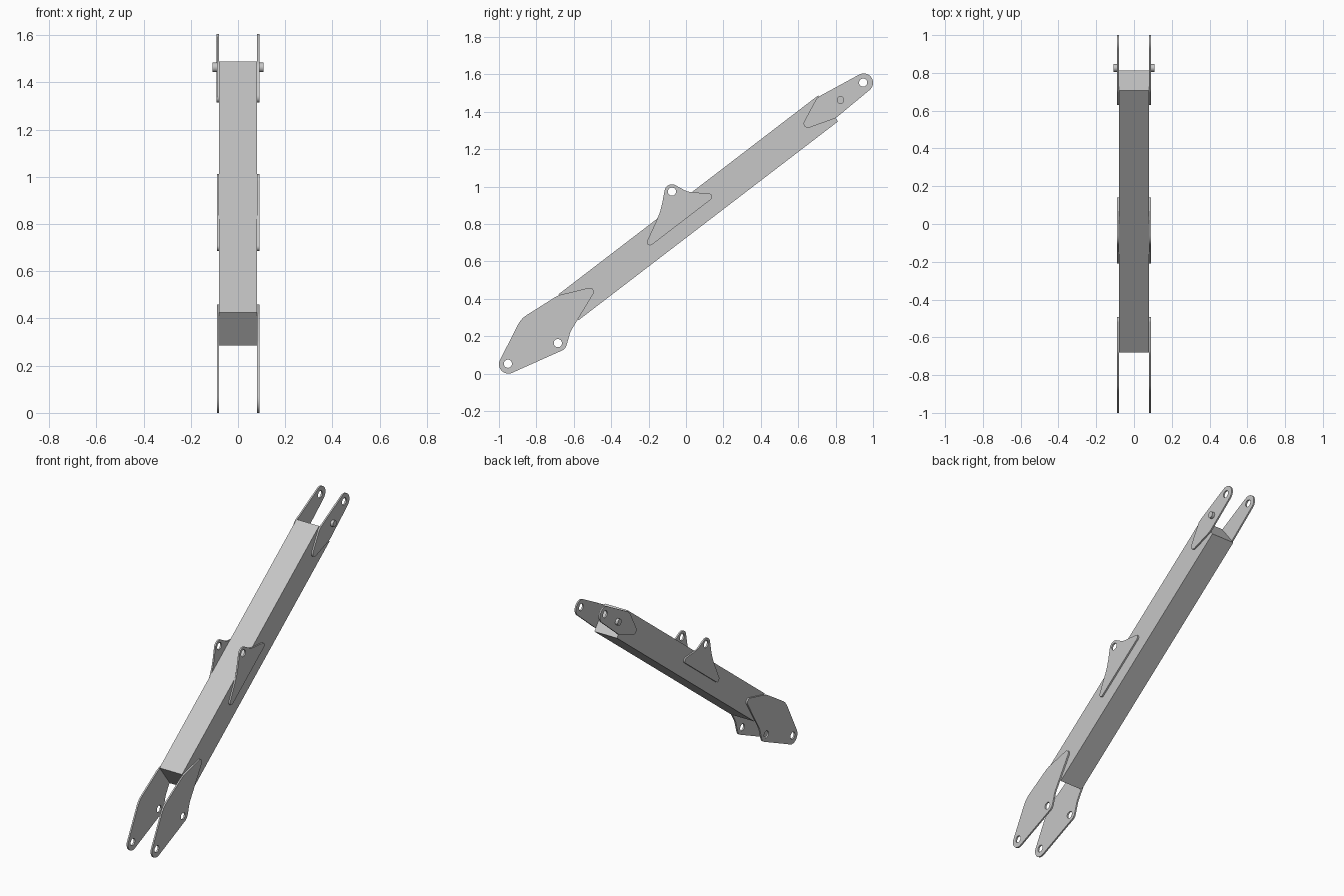
import bpy, math
from mathutils import Vector, Matrix

cube = bpy.data.objects.get("Cube")
if cube:
    bpy.data.objects.remove(cube, do_unlink=True)

steel = bpy.data.materials.new("grey_steel")
steel.use_nodes = True
GREY = (0.57, 0.57, 0.57, 1)
steel.diffuse_color = GREY
steel.node_tree.nodes["Principled BSDF"].inputs["Base Color"].default_value = GREY

HALF_WIDTH = 0.08    # half the beam width, where the plates sit
PLATE = 0.01         # plate thickness
HOLE = 0.022         # bolt hole radius


def outline(arcs):
    """Join circles (y, z, radius) by tangents; a negative radius is concave."""
    count = len(arcs)
    normals = []
    for i, (y, z, r) in enumerate(arcs):
        y2, z2, r2 = arcs[(i + 1) % count]
        d = Vector((y2 - y, z2 - z))
        a = (r - r2) / d.length
        d.normalize()
        normals.append(a * d + math.sqrt(1 - a * a) * Vector((d.y, -d.x)))
    points = []
    for i, (y, z, r) in enumerate(arcs):
        n_in, n_out = normals[i - 1], normals[i]
        start = math.atan2(n_in.y, n_in.x)
        turn = math.atan2(n_in.x * n_out.y - n_in.y * n_out.x, n_in.dot(n_out))
        steps = max(2, math.ceil(abs(turn) / 0.2))
        for k in range(steps + 1):
            t = start + turn * k / steps
            points.append((y + r * math.cos(t), z + r * math.sin(t)))
    return points


def circle(y, z, r, n=24):
    return [(y + r * math.cos(math.tau * k / n), z + r * math.sin(math.tau * k / n))
            for k in range(n)]


def finish(obj):
    obj.data.materials.clear()
    obj.data.materials.append(steel)
    bpy.ops.object.select_all(action='DESELECT')
    obj.select_set(True)
    bpy.context.view_layer.objects.active = obj
    bpy.ops.object.shade_smooth_by_angle(angle=math.radians(30))


def plate(name, arcs, holes):
    """A flat drilled plate on each side of the beam."""
    for side, sign in (("left", 1), ("right", -1)):
        curve = bpy.data.curves.new(name, 'CURVE')
        curve.dimensions = '2D'
        curve.fill_mode = 'BOTH'
        curve.extrude = PLATE / 2
        for loop in [outline(arcs)] + [circle(y, z, HOLE) for y, z in holes]:
            spline = curve.splines.new('POLY')
            spline.points.add(len(loop) - 1)
            for p, (u, v) in zip(spline.points, loop):
                p.co = (u, v, 0, 1)
            spline.use_cyclic_u = True
        obj = bpy.data.objects.new(f"{side}_{name}", curve)
        bpy.context.collection.objects.link(obj)
        # profile plane becomes the y-z plane
        obj.rotation_euler = (math.pi / 2, 0, math.pi / 2)
        obj.location.x = sign * (HALF_WIDTH + PLATE / 2)
        bpy.ops.object.select_all(action='DESELECT')
        obj.select_set(True)
        bpy.context.view_layer.objects.active = obj
        bpy.ops.object.convert(target='MESH')
        finish(bpy.context.object)


# Sloping box beam
low, high = Vector((0, -0.628, 0.355)), Vector((0, 0.76, 1.418))
axis = high - low
bpy.ops.mesh.primitive_cube_add(size=1, location=(low + high) / 2)
beam = bpy.context.object
beam.name = "beam"
beam.rotation_euler.x = math.atan2(axis.z, axis.y)
beam.scale = (2 * HALF_WIDTH, axis.length, 0.175)
finish(beam)

# Large foot plates
plate("foot_plate",
      [(-0.95, 0.05, 0.05), (-0.68, 0.163, 0.043), (-0.525, 0.185, -0.1),
       (-0.515, 0.437, 0.022), (-0.645, 0.325, 0.1), (-0.79, 0.21, 0.12)],
      [(-0.952, 0.053), (-0.685, 0.163)])

# Lugs on the middle of the beam
plate("middle_lug",
      [(-0.192, 0.703, 0.017), (0.122, 0.945, 0.018), (0.037, 1.07, -0.1),
       (-0.075, 0.972, 0.04), (-0.472, 0.972, -0.35)],
      [(-0.075, 0.973)])

# Fork plates at the upper end
plate("fork_plate",
      [(0.652, 1.337, 0.023), (0.775, 1.41, 0.05),
       (0.95, 1.555, 0.05), (0.745, 1.432, 0.06)],
      [(0.947, 1.556)])

# Short bosses on the outside of the fork plates
for side, sign in (("left", 1), ("right", -1)):
    bpy.ops.mesh.primitive_cylinder_add(
        vertices=24, radius=0.02, depth=0.023,
        location=(sign * 0.0965, 0.826, 1.463), rotation=(0, math.pi / 2, 0))
    boss = bpy.context.object
    boss.name = f"{side}_boss"
    finish(boss)
